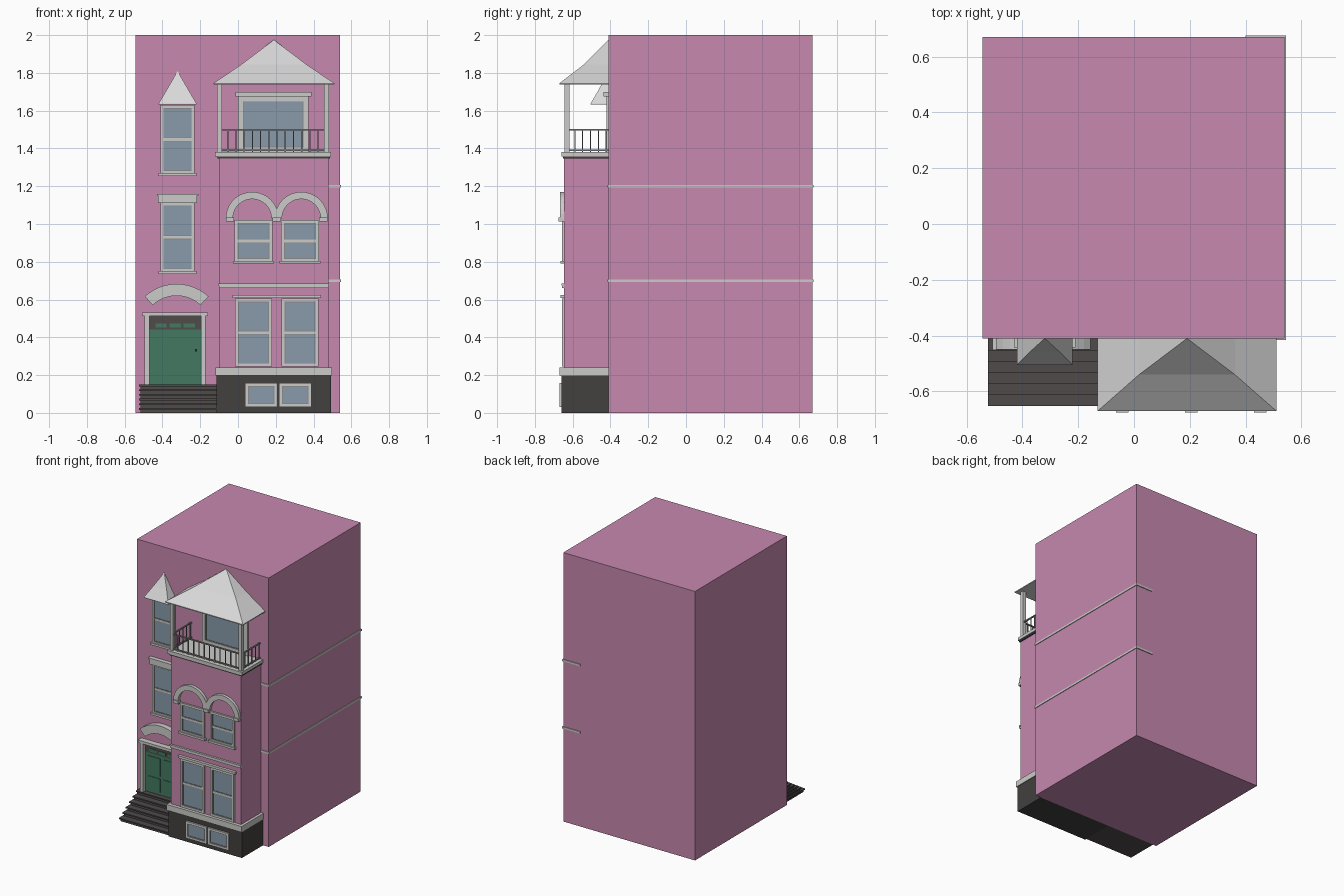
import bpy, bmesh, math

if "Cube" in bpy.data.objects:
    bpy.data.objects.remove(bpy.data.objects["Cube"])


def material(name, r, g, b):
    m = bpy.data.materials.new(name)
    m.diffuse_color = (r, g, b, 1)
    m.use_nodes = True
    m.node_tree.nodes["Principled BSDF"].inputs["Base Color"].default_value = m.diffuse_color
    return m


PINK = material("pink wall", 0.57, 0.25, 0.43)
TRIM = material("pale stone trim", 0.60, 0.60, 0.59)
ROOF = material("light roof", 0.69, 0.69, 0.69)
GLASS = material("blue grey glass", 0.25, 0.33, 0.40)
DARK = material("dark base stone", 0.055, 0.052, 0.050)
STEP = material("step stone", 0.080, 0.070, 0.071)
GREEN = material("green door", 0.055, 0.19, 0.12)
METAL = material("grey metal", 0.26, 0.26, 0.26)

WALL = -0.41     # front face of main block
BAY = -0.645     # front face of bay
BAY_X = 0.205    # middle line of the bay windows
LEFT_X = -0.32   # middle line of the left windows and door


def finish(name, bm, mat):
    bmesh.ops.recalc_face_normals(bm, faces=bm.faces)
    me = bpy.data.meshes.new(name)
    bm.to_mesh(me)
    bm.free()
    me.materials.append(mat)
    ob = bpy.data.objects.new(name, me)
    bpy.context.collection.objects.link(ob)
    return ob


def boxes(name, mat, *items):
    """One object from boxes given as (x0, x1, y0, y1, z0, z1)."""
    bm = bmesh.new()
    for x0, x1, y0, y1, z0, z1 in items:
        vs = bmesh.ops.create_cube(bm, size=1)["verts"]
        for v in vs:
            v.co = (x1 if v.co.x > 0 else x0, y1 if v.co.y > 0 else y0,
                    z1 if v.co.z > 0 else z0)
    return finish(name, bm, mat)


def arch(name, cx, cz, r0, r1, a0, a1, y0, y1, n):
    """Ring segment standing in the xz plane."""
    bm = bmesh.new()
    rows = []
    for i in range(n + 1):
        a = math.radians(a0 + (a1 - a0) * i / n)
        c, s = math.cos(a), math.sin(a)
        rows.append([bm.verts.new((cx + r * c, y, cz + r * s))
                     for r, y in ((r0, y0), (r1, y0), (r1, y1), (r0, y1))])
    for a, b in zip(rows, rows[1:]):
        for k in range(4):
            bm.faces.new((a[k], a[(k + 1) % 4], b[(k + 1) % 4], b[k]))
    bm.faces.new(rows[0])
    bm.faces.new(rows[-1])
    return finish(name, bm, TRIM)


def half_roof(name, cx, rings, apex_z):
    """Half pyramid against the wall; rings are (half width, depth, z)."""
    bm = bmesh.new()
    loops = [[bm.verts.new(p) for p in ((cx - w, WALL, z), (cx - w, WALL - d, z),
                                        (cx + w, WALL - d, z), (cx + w, WALL, z))]
             for w, d, z in rings]
    for a, b in zip(loops, loops[1:]):
        for k in range(4):
            bm.faces.new((a[k], a[(k + 1) % 4], b[(k + 1) % 4], b[k]))
    top = bm.verts.new((cx, WALL, apex_z))
    for k in range(4):
        bm.faces.new((loops[-1][k], loops[-1][(k + 1) % 4], top))
    bm.faces.new(loops[0])
    return finish(name, bm, ROOF)


def window(name, x0, x1, z0, z1, y, t=0.016, rail=True, sill=True):
    """Framed pane on a wall at depth y."""
    f = y - 0.012
    boxes(name + "_glass", GLASS, (x0 + t / 2, x1 - t / 2, y - 0.004, y + 0.002, z0 + t / 2, z1 - t / 2))
    bars = [(x0, x0 + t, f, y, z0, z1), (x1 - t, x1, f, y, z0, z1),
            (x0 + t, x1 - t, f, y, z0, z0 + t), (x0 + t, x1 - t, f, y, z1 - t, z1)]
    zm = (z0 + z1) / 2
    if rail:
        bars.append((x0 + t, x1 - t, y - 0.009, y, zm - 0.007, zm + 0.007))
    if sill:
        bars.append((x0 - 0.009, x1 + 0.009, y - 0.02, y, z0 - 0.01, z0 + 0.005))
    boxes(name + "_frame", TRIM, *bars)
    # thin inner sash line round each pane
    s = 0.004
    halves = ((z0 + t, zm - 0.007), (zm + 0.007, z1 - t)) if rail else ((z0 + t, z1 - t),)
    sash = []
    for a, b in halves:
        sash += [(x0 + t, x0 + t + s, y - 0.007, y, a, b), (x1 - t - s, x1 - t, y - 0.007, y, a, b),
                 (x0 + t + s, x1 - t - s, y - 0.007, y, a, a + s),
                 (x0 + t + s, x1 - t - s, y - 0.007, y, b - s, b)]
    boxes(name + "_sash", METAL, *sash)


# Main block, bay and plinth
boxes("main_block", PINK, (-0.543, 0.54, WALL, 0.67, 0, 2))
boxes("bay", PINK, (-0.10, 0.478, BAY, WALL, 0.2, 1.352))
boxes("bay_plinth", DARK, (-0.113, 0.493, -0.658, WALL, 0, 0.2))
boxes("plinth_cap", TRIM, (-0.118, 0.498, -0.67, WALL, 0.197, 0.24))
boxes("string_course", TRIM, (-0.10, 0.48, -0.656, BAY, 0.662, 0.674),
      (-0.104, 0.482, -0.66, BAY, 0.674, 0.685))

# Thin bands round the right side
for i, z in enumerate((0.70, 1.20)):
    boxes(f"side_band_{i}", TRIM, (0.535, 0.545, -0.416, 0.676, z - 0.007, z + 0.007),
          (0.478, 0.535, -0.416, WALL, z - 0.007, z + 0.007),
          (0.40, 0.535, 0.67, 0.676, z - 0.007, z + 0.007))

# Paired windows of the bay
for side, tag in ((-1, "left"), (1, "right")):
    c = BAY_X + side * 0.123
    window(f"ground_window_{tag}", c - 0.097, c + 0.097, 0.245, 0.605, BAY, sill=False)
    window(f"middle_window_{tag}", c - 0.1, c + 0.1, 0.80, 1.02, BAY)
    c = 0.213 + side * 0.09
    window(f"basement_window_{tag}", c - 0.086, c + 0.086, 0.032, 0.158, -0.658, rail=False, sill=False)
    arch(f"window_arch_{tag}", BAY_X + side * 0.13, 1.03, 0.102, 0.14, 0, 180, -0.667, BAY, 20)
boxes("ground_window_lintel", TRIM, (-0.03, 0.44, -0.665, BAY, 0.607, 0.625))
boxes("arch_corbels", TRIM, *[(BAY_X + k * 0.247 - 0.022, BAY_X + k * 0.247 + 0.022, -0.675, BAY, 1.012, 1.034)
                              for k in (-1, 0, 1)])

# Balcony: slab, posts, window and roof
boxes("balcony_underside", DARK, (-0.108, 0.486, -0.652, WALL, 1.346, 1.357))
boxes("balcony_slab", TRIM, (-0.122, 0.492, -0.658, WALL, 1.357, 1.38))
boxes("balcony_posts", TRIM, *[(c - 0.013, c + 0.013, -0.643, -0.617, 1.38, 1.745) for c in (-0.098, 0.468)])
window("balcony_window", 0.0, 0.372, 1.38, 1.675, WALL, t=0.026, rail=False, sill=False)
boxes("balcony_window_lintel", TRIM, (-0.012, 0.388, -0.438, WALL, 1.675, 1.698))
half_roof("balcony_roof", 0.19, [(0.32, 0.26, 1.738), (0.32, 0.26, 1.745), (0.172, 0.13, 1.845)], 1.975)

# Railing: top and bottom rails plus balusters on three sides
h = 0.003
rails = []
for z in (1.39, 1.498):
    rails.append((-0.098, 0.468, -0.63 - 0.005, -0.625, z - 0.004, z + 0.004))
    rails += [(c - 0.005, c + 0.005, -0.63, WALL, z - 0.004, z + 0.004) for c in (-0.098, 0.468)]
for i in range(1, 13):
    x = -0.098 + 0.566 * i / 13
    rails.append((x - h, x + h, -0.63 - h, -0.63 + h, 1.38, 1.498))
for i in range(1, 6):
    y = -0.63 + 0.22 * i / 5.3
    rails += [(c - h, c + h, y - h, y + h, 1.38, 1.498) for c in (-0.098, 0.468)]
boxes("balcony_railing", METAL, *rails)

# Left windows, with lintel below and little roof above
window("left_upper_window", LEFT_X - 0.091, LEFT_X + 0.091, 1.265, 1.63, WALL)
window("left_middle_window", LEFT_X - 0.091, LEFT_X + 0.091, 0.745, 1.115, WALL)
boxes("left_middle_lintel", TRIM, (LEFT_X - 0.103, LEFT_X + 0.103, -0.435, WALL, 1.112, 1.15),
      (LEFT_X - 0.11, LEFT_X + 0.11, -0.442, WALL, 1.15, 1.16))
half_roof("left_window_roof", LEFT_X, [(0.1, 0.095, 1.633), (0.1, 0.095, 1.638), (0.055, 0.05, 1.715)], 1.81)

# Door, transom, surround and arched hood
DX = -0.333
boxes("door", GREEN, (DX - 0.14, DX + 0.14, -0.415, WALL, 0.15, 0.442),
      *[(DX + s * 0.065 - 0.05, DX + s * 0.065 + 0.05, -0.419, -0.415, a, b)
        for s in (-1, 1) for a, b in ((0.17, 0.27), (0.29, 0.42))])
boxes("transom", STEP, (DX - 0.14, DX + 0.14, -0.415, WALL, 0.442, 0.512))
boxes("transom_panels", GREEN, *[(DX + k * 0.075 - 0.03, DX + k * 0.075 + 0.03, -0.418, -0.415, 0.452, 0.474)
                                 for k in (-1, 0, 1)])
boxes("door_knob", DARK, (-0.228, -0.218, -0.43, -0.415, 0.325, 0.337))
boxes("door_surround", TRIM, *[(DX + s * 0.149 - 0.013, DX + s * 0.149 + 0.013, -0.445, WALL, 0.15, 0.515)
                               for s in (-1, 1)],
      (DX - 0.175, DX + 0.175, -0.452, WALL, 0.512, 0.532))
arch("door_hood", -0.325, 0.435, 0.185, 0.248, 47, 133, -0.45, WALL, 12)

# Front steps: risers with overhanging treads
steps = []
for i in range(6):
    y, z = -0.645 + 0.04 * i, 0.025 * i
    steps += [(-0.515, -0.113, y, WALL, z, z + 0.016), (-0.523, -0.113, y - 0.008, WALL, z + 0.016, z + 0.025)]
boxes("front_steps", STEP, *steps)
